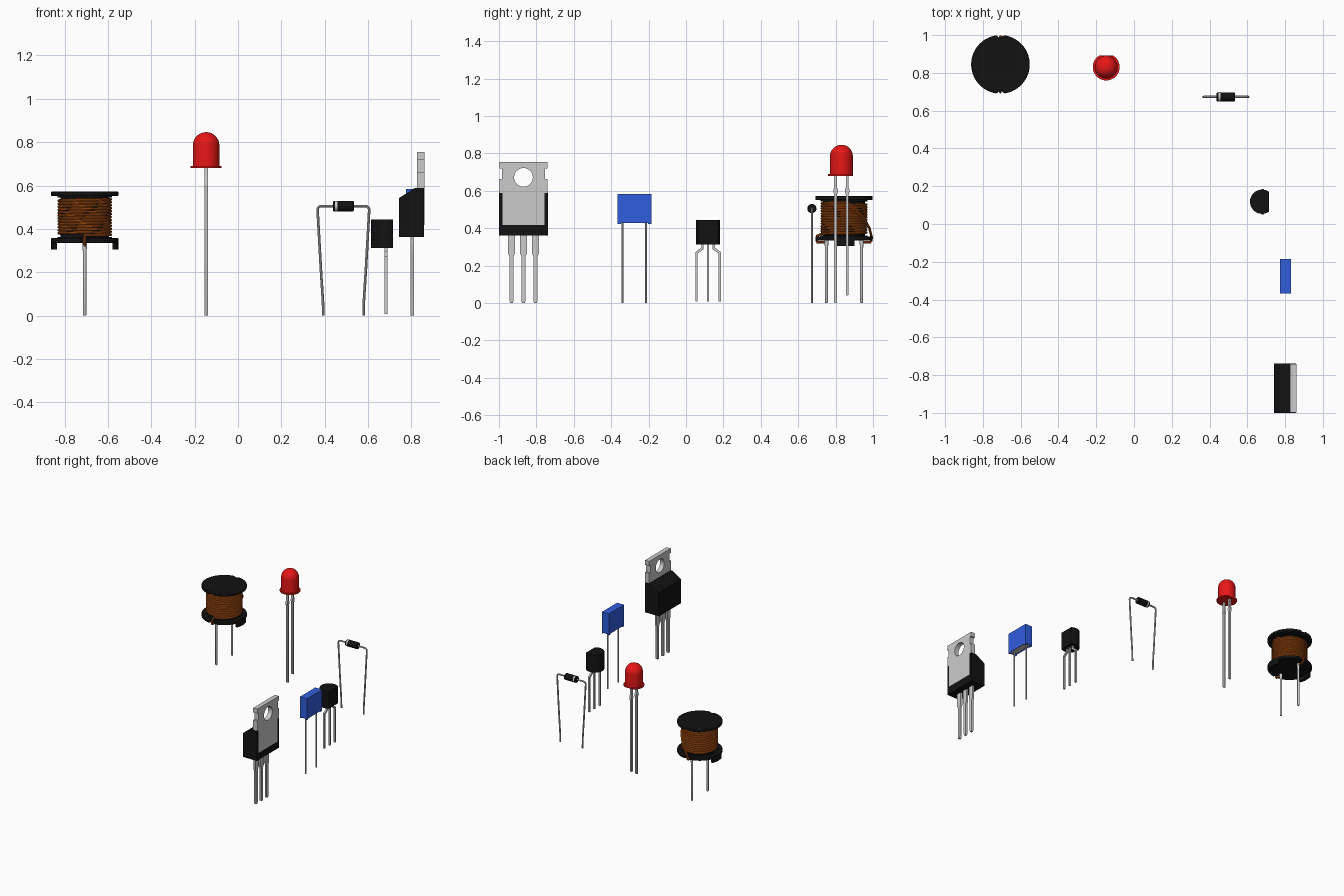
import bpy, bmesh
from math import sin, cos, pi, radians, degrees
from mathutils import Vector, Matrix

if "Cube" in bpy.data.objects:
    bpy.data.objects.remove(bpy.data.objects["Cube"])


def material(name, rgb):
    m = bpy.data.materials.new(name)
    m.diffuse_color = (*rgb, 1)
    m.use_nodes = True
    m.node_tree.nodes["Principled BSDF"].inputs["Base Color"].default_value = m.diffuse_color
    return m


BLACK = material("black_plastic", (0.006, 0.006, 0.006))
RED = material("red_lens", (0.8, 0.008, 0.008))
BLUE = material("blue_case", (0.03, 0.11, 0.72))
COPPER = material("copper_wire", (0.5, 0.1, 0.008))
WHITE = material("white_band", (0.85, 0.85, 0.85))


def finish(name, bm, mat=None):
    bmesh.ops.recalc_face_normals(bm, faces=bm.faces)
    me = bpy.data.meshes.new(name)
    bm.to_mesh(me)
    bm.free()
    ob = bpy.data.objects.new(name, me)
    bpy.context.collection.objects.link(ob)
    if mat:
        me.materials.append(mat)
    return ob


def prism(name, pts, axis, a, b, mat=None, bevel=0):
    """Extrude a 2D outline along an axis from a to b."""
    place = {"x": lambda u, v, t: (t, u, v), "y": lambda u, v, t: (u, t, v),
             "z": lambda u, v, t: (u, v, t)}[axis]
    bm = bmesh.new()
    face = bm.faces.new([bm.verts.new(place(u, v, a)) for u, v in pts])
    ext = bmesh.ops.extrude_face_region(bm, geom=[face])
    move = Vector(place(0, 0, b - a))
    bmesh.ops.translate(bm, vec=move, verts=[g for g in ext["geom"] if isinstance(g, bmesh.types.BMVert)])
    ob = finish(name, bm, mat)
    if bevel:
        mod = ob.modifiers.new("bevel", "BEVEL")
        mod.width, mod.segments, mod.limit_method = bevel, 2, "ANGLE"
        mod.angle_limit = radians(40)
    return ob


def box(name, x0, x1, y0, y1, z0, z1, mat=None, bevel=0):
    return prism(name, [(x0, y0), (x1, y0), (x1, y1), (x0, y1)], "z", z0, z1, mat, bevel)


def blade(name, y, halves, x0, x1):
    """Flat lead from (half width, z) pairs."""
    pts = [(y - w, z) for w, z in halves] + [(y + w, z) for w, z in reversed(halves)]
    return prism(name, pts, "x", x0, x1)


def lathe(name, profile, at, mat=None, steps=48, tilt=None):
    """Revolve a (radius, height) profile around z, then place it."""
    bm = bmesh.new()
    vs = [bm.verts.new((r, 0, z)) for r, z in profile]
    es = [bm.edges.new(p) for p in zip(vs, vs[1:])]
    bmesh.ops.spin(bm, geom=vs + es, cent=(0, 0, 0), axis=(0, 0, 1), angle=2 * pi, steps=steps)
    bmesh.ops.remove_doubles(bm, verts=bm.verts, dist=1e-5)
    if tilt:
        bmesh.ops.transform(bm, matrix=tilt, verts=bm.verts)
    bmesh.ops.translate(bm, vec=at, verts=bm.verts)
    return finish(name, bm, mat)


def wire(name, pts, radius, mat=None, res=2):
    """Round wire along a path, turned into a mesh."""
    cu = bpy.data.curves.new(name, "CURVE")
    cu.dimensions, cu.bevel_depth, cu.bevel_resolution = "3D", radius, res
    cu.use_fill_caps = True
    sp = cu.splines.new("POLY")
    sp.points.add(len(pts) - 1)
    for p, co in zip(sp.points, pts):
        p.co = (*co, 1)
    tmp = bpy.data.objects.new(name + "_path", cu)
    bm = bmesh.new()
    me = bpy.data.meshes.new_from_object(tmp)
    bm.from_mesh(me)
    bpy.data.objects.remove(tmp)
    return finish(name, bm, mat)


# Inductor: notched flanges, core, feet
IX, IY, IR = -0.707, 0.845, 0.155


def notched_disc(r, depth):
    pts = []
    for i in range(96):
        a = 2 * pi * i / 96
        k = r - depth if abs(cos(a)) < 0.09 else r
        pts.append((IX + k * cos(a), IY + k * sin(a)))
    return pts


prism("inductor_top_flange", notched_disc(IR, 0.012), "z", 0.551, 0.573, BLACK, 0.004)
prism("inductor_bottom_flange", notched_disc(IR, 0.022), "z", 0.335, 0.357, BLACK, 0.003)
lathe("inductor_core", [(0, 0.35), (0.125, 0.35), (0.125, 0.362), (0.112, 0.362), (0.112, 0.544),
                        (0.125, 0.544), (0.125, 0.56), (0, 0.56)], (IX, IY, 0), BLACK)
for s in (-1, 1):
    arc = [-0.36 + 0.09 * i for i in range(9)]
    pts = [(IX + s * IR * cos(a), IY + IR * sin(a)) for a in arc]
    pts += [(IX + s * (IR - 0.018) * cos(a), IY + (IR - 0.018) * sin(a)) for a in reversed(arc)]
    prism("inductor_foot", pts, "z", 0.306, 0.34, BLACK)
    lathe("inductor_pin", [(0, 0), (0.006, 0), (0.008, 0.004), (0.008, 0.29), (0.011, 0.325), (0.011, 0.34),
                           (0, 0.34)], (IX, IY + s * 0.094, 0), None, 16)

# Inductor winding, with both ends led through the notches to the pins
TURNS, STEP = 12, 40
coil = [(IX, IY - 0.088, 0.325), (IX, IY - 0.143, 0.325), (IX, IY - 0.147, 0.335),
        (IX, IY - 0.143, 0.36)]
for i in range(TURNS * STEP + 12):
    a = -pi / 2 + 2 * pi * i / STEP
    coil.append((IX + 0.119 * cos(a), IY + 0.119 * sin(a), 0.37 + 0.167 * i / (TURNS * STEP + 12)))
coil += [(IX + 0.104, IY + 0.07, 0.49), (IX + 0.075, IY + 0.108, 0.45), (IX + 0.035, IY + 0.136, 0.40),
         (IX, IY + 0.147, 0.355), (IX, IY + 0.147, 0.335), (IX, IY + 0.140, 0.325), (IX, IY + 0.088, 0.325)]
wire("inductor_winding", coil, 0.0068, COPPER)

# LED: domed lens with a flat on the rim, two leads
LX, LY = -0.147, 0.831
dome = [(0.061 * cos(pi / 2 * i / 12), 0.785 + 0.061 * sin(pi / 2 * i / 12)) for i in range(12)]
lens = lathe("led_lens", [(0, 0.68), (0.071, 0.68), (0.071, 0.69), (0.061, 0.69)] + dome + [(0, 0.846)],
             (LX, LY, 0), RED, 64)
for v in lens.data.vertices:
    v.co.y = min(v.co.y, LY + 0.061)
for name, y, z in (("led_long_lead", 0.80, 0), ("led_short_lead", 0.862, 0.04)):
    blade(name, y, [(0.004, z), (0.0075, z + 0.006), (0.0075, 0.58), (0.012, 0.595), (0.012, 0.605),
                    (0.0075, 0.62), (0.0075, 0.685)], LX - 0.008, LX + 0.008)

# Diode: body, band, bent leads
DX, DY, DZ = 0.486, 0.673, 0.505
lie = Matrix.Rotation(pi / 2, 4, "Y")
lathe("diode_body", [(0, -0.048), (0.021, -0.048), (0.024, -0.045), (0.024, 0.045), (0.021, 0.048), (0, 0.048)],
      (DX, DY, DZ), BLACK, 32, lie)
lathe("diode_band", [(0.023, -0.005), (0.0245, -0.005), (0.0245, 0.005), (0.023, 0.005)],
      (0.453, DY, DZ), WHITE, 32, lie)
for s in (-1, 1):
    bend = [(0.101 + 0.018 * sin(a), DZ - 0.018 + 0.018 * cos(a)) for a in [pi / 2 * i / 6 for i in range(7)]]
    path = [(0.04, DZ)] + bend + [(0.112, 0.36), (0.103, 0.2), (0.094, 0.06), (0.093, 0)]
    wire("diode_lead", [(DX + s * x, DY, z) for x, z in path], 0.006)

# Small transistor: D-shaped body, three leads
TX, TY = 0.678, 0.118
a0 = radians(55)
arc = [a0 + (2 * pi - 2 * a0) * i / 40 for i in range(41)]
prism("transistor_body", [(TX + 0.064 * cos(a), TY + 0.064 * sin(a)) for a in arc], "z", 0.312, 0.443, BLACK)
LEADX = (0.676, 0.689)
box("transistor_middle_lead", *LEADX, TY - 0.006, TY + 0.006, 0.008, 0.32)
for s in (-1, 1):
    side = [(0.024, 0.32), (0.024, 0.288), (0.056, 0.264), (0.056, 0.008),
            (0.068, 0.008), (0.068, 0.272), (0.036, 0.296), (0.036, 0.32)]
    prism("transistor_outer_lead", [(TY + s * y, z) for y, z in side], "x", *LEADX)

# Film capacitor: hollow-bottomed case, filler, standoffs, leads
CX0, CX1, CY0, CY1 = 0.774, 0.832, -0.367, -0.184
case = box("capacitor_case", CX0, CX1, CY0, CY1, 0.428, 0.583, BLUE)
bm = bmesh.new()
bm.from_mesh(case.data)
bottom = min(bm.faces, key=lambda f: f.calc_center_median().z)
bmesh.ops.inset_region(bm, faces=[bottom], thickness=0.006)
bmesh.ops.translate(bm, vec=(0, 0, 0.01), verts=bottom.verts)
bm.to_mesh(case.data)
bm.free()
box("capacitor_filler", CX0 + 0.004, CX1 - 0.004, CY0 + 0.004, CY1 - 0.004, 0.434, 0.445)
for y0 in (CY0, CY1 - 0.02):
    for x0 in (CX0, CX1 - 0.006):
        box("capacitor_standoff", x0, x0 + 0.006, y0, y0 + 0.02, 0.422, 0.43, BLUE)
for y in (-0.34, -0.213):
    lathe("capacitor_lead", [(0, 0), (0.005, 0), (0.005, 0.436), (0, 0.436)], (0.803, y, 0), None, 12)

# Power transistor: chamfered body, metal tab with hole and notches, leads
PY, TAB = -0.869, (0.826, 0.8605)
prism("power_body", [(0.742, 0.362), (0.742, 0.542), (0.815, 0.588), (0.858, 0.588), (0.858, 0.362)],
      "y", PY - 0.131, PY + 0.131, BLACK)
half = [(0.113, 0.417), (0.113, 0.588), (0.129, 0.588), (0.129, 0.662), (0.115, 0.662), (0.115, 0.72),
        (0.129, 0.72), (0.129, 0.754)]
tab = prism("power_tab", [(PY - y, z) for y, z in half] + [(PY + y, z) for y, z in reversed(half)], "x", *TAB)
cutter = lathe("hole_cutter", [(0, -0.1), (0.05, -0.1), (0.05, 0.1), (0, 0.1)], (0.84, PY, 0.672), None, 40, lie)
cutter.hide_render = True
mod = tab.modifiers.new("hole", "BOOLEAN")
mod.object, mod.operation, mod.solver = cutter, "DIFFERENCE", "EXACT"
bpy.context.view_layer.objects.active = tab
bpy.ops.object.modifier_apply(modifier="hole")
bpy.data.objects.remove(cutter)
for i in (-1, 0, 1):
    blade("power_lead", PY + i * 0.064, [(0.007, 0), (0.011, 0.012), (0.011, 0.25), (0.019, 0.265), (0.019, 0.37)],
          0.795, 0.811)

# Smooth the round parts, keep hard edges
for ob in bpy.context.scene.objects:
    ob.select_set(True)
bpy.context.view_layer.objects.active = tab
bpy.ops.object.shade_smooth_by_angle(angle=radians(35))
